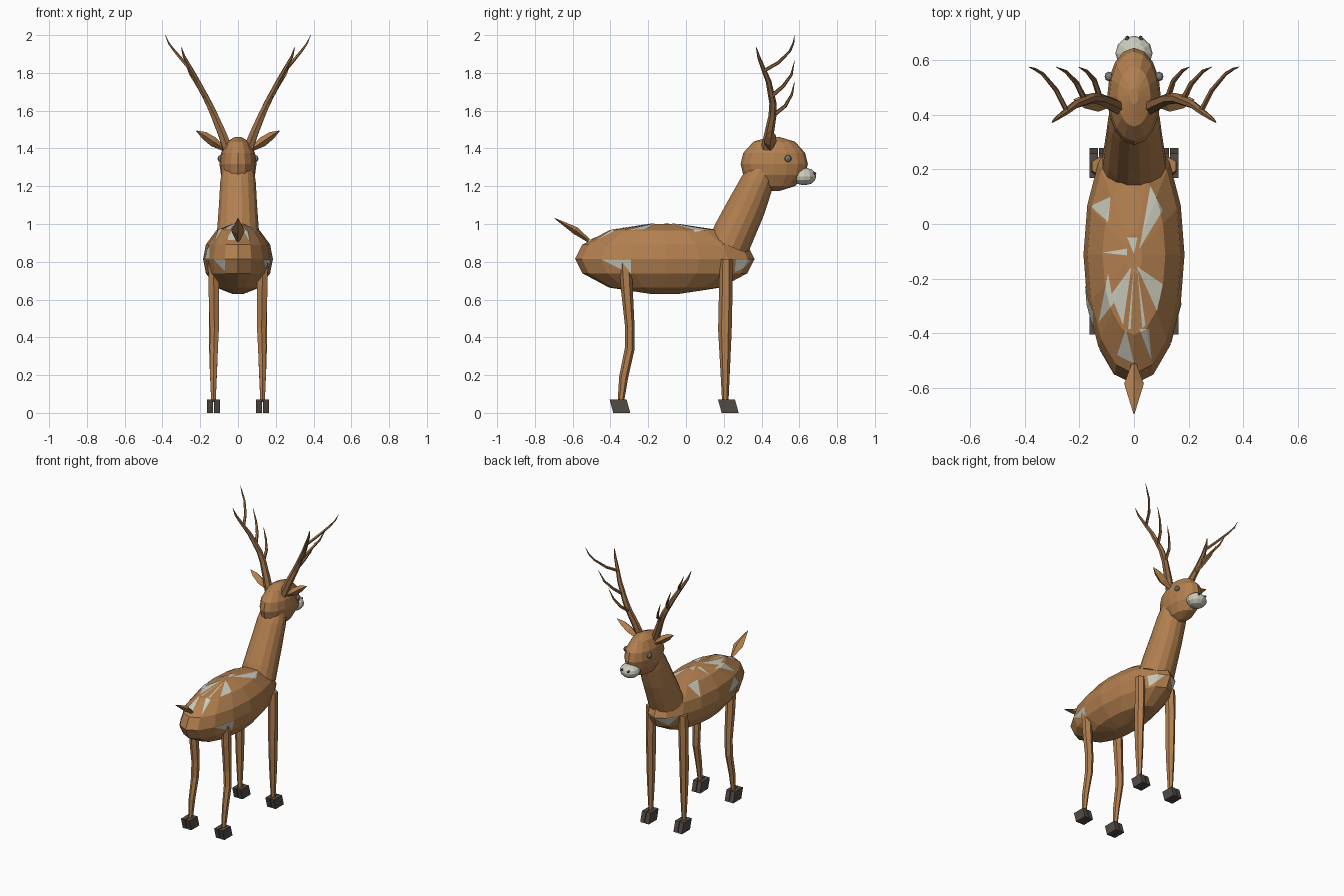
import bpy, bmesh, math
from mathutils import Vector, Matrix

if "Cube" in bpy.data.objects:
    bpy.data.objects.remove(bpy.data.objects["Cube"])


def material(name, rgb):
    m = bpy.data.materials.new(name)
    m.diffuse_color = (*rgb, 1)
    m.use_nodes = True
    m.node_tree.nodes["Principled BSDF"].inputs["Base Color"].default_value = m.diffuse_color
    return m


BROWN = material("fur brown", (0.45, 0.215, 0.078))
ANTLER = material("antler brown", (0.30, 0.15, 0.06))
WHITE = material("pale grey", (0.60, 0.60, 0.51))
GREY = material("eye grey", (0.22, 0.22, 0.20))
DARK = material("hoof dark", (0.085, 0.070, 0.060))


def finish(name, bm, mat, fix=True):
    if fix:
        bmesh.ops.recalc_face_normals(bm, faces=bm.faces[:])
    me = bpy.data.meshes.new(name)
    bm.to_mesh(me)
    bm.free()
    me.materials.append(mat)
    ob = bpy.data.objects.new(name, me)
    bpy.context.collection.objects.link(ob)
    return ob


def skin(bm, rings):
    """Join equal rings of points with quads and cap both ends."""
    vs = [[bm.verts.new(p) for p in r] for r in rings]
    n = len(vs[0])
    for a, b in zip(vs, vs[1:]):
        for i in range(n):
            j = (i + 1) % n
            bm.faces.new((a[i], a[j], b[j], b[i]))
    bm.faces.new(vs[0][::-1])
    bm.faces.new(vs[-1])


def ellipsoid(center, size, n=16):
    """Faceted ellipsoid made of level rings (height, radius)."""
    levels = [(-1, .16), (-.82, .62), (-.41, .92), (0, 1), (.41, .92), (.82, .62), (1, .16)]
    bm = bmesh.new()
    skin(bm, [[Vector((center[0] + size[0] * r * math.cos(2 * math.pi * i / n),
                       center[1] + size[1] * r * math.sin(2 * math.pi * i / n),
                       center[2] + size[2] * h)) for i in range(n)] for h, r in levels])
    bmesh.ops.recalc_face_normals(bm, faces=bm.faces[:])
    return bm


def tube(bm, path, n=6, ref=(1, 0, 0)):
    """Tapered tube; each path point is x, y, z, radius along ref, other radius."""
    pts = [Vector(p[:3]) for p in path]
    rings = []
    for k, p in enumerate(path):
        t = (pts[min(k + 1, len(pts) - 1)] - pts[max(k - 1, 0)]).normalized()
        u = Vector(ref)
        u = (u - t * u.dot(t)).normalized()
        v = t.cross(u)
        rings.append([pts[k] + u * p[3] * math.cos(a) + v * p[-1] * math.sin(a)
                      for a in (2 * math.pi * (i + .5 * (n > 4)) / n for i in range(n))])
    skin(bm, rings)


def flip(path, s):
    return [(p[0] * s, *p[1:]) for p in path]


# Body
BODY = ((0, -.112, .815), (.185, .475, .185))
finish("body", ellipsoid(*BODY), BROWN)


# Coat patches: thin triangles trimmed from a slightly raised body skin
def patch(name, tri, axes, facing):
    bm = ellipsoid(*BODY)
    bm.normal_update()
    moved = [(v, v.co + v.normal * .003) for v in bm.verts]
    for v, co in moved:
        v.co = co
    facing = Vector(facing)
    away = [f for f in bm.faces if f.normal.dot(facing) < .02]
    bmesh.ops.delete(bm, geom=away, context='FACES')
    mid = [sum(p[i] for p in tri) / 3 for i in (0, 1)]
    for a, b in zip(tri, tri[1:] + tri[:1]):
        nx, ny = b[1] - a[1], a[0] - b[0]
        if nx * (mid[0] - a[0]) + ny * (mid[1] - a[1]) > 0:
            nx, ny = -nx, -ny
        co, no = Vector(), Vector()
        co[axes[0]], co[axes[1]] = a
        no[axes[0]], no[axes[1]] = nx, ny
        bmesh.ops.bisect_plane(bm, geom=bm.verts[:] + bm.edges[:] + bm.faces[:],
                               plane_co=co, plane_no=no, clear_outer=True)
    finish(name, bm, WHITE, fix=False)


BACK = [
    [(-.16, .066), (-.085, .10), (-.095, .007)],
    [(.06, .14), (.105, .05), (.02, -.09)],
    [(-.025, -.05), (.012, -.05), (0, -.11)],
    [(-.115, -.105), (-.025, -.09), (-.025, -.115)],
    [(.01, -.155), (.105, -.22), (.085, -.32)],
    [(-.01, -.157), (-.085, -.26), (-.04, -.37)],
    [(-.13, -.36), (-.095, -.18), (-.075, -.29)],
    [(-.03, -.385), (0, -.51), (-.062, -.48)],
    [(.02, -.385), (.055, -.385), (.065, -.50)],
    [(0, -.157), (-.022, -.385), (-.012, -.385)],
    [(.012, -.16), (.03, -.38), (.042, -.37)],
]
for i, t in enumerate(BACK):
    patch(f"back_patch_{i + 1}", t, (0, 1), (0, 0, 1))
patch("right_flank_patch", [(-.45, .813), (-.29, .813), (-.292, .735)], (1, 2), (1, 0, 0))
patch("left_flank_patch", [(-.32, .89), (-.22, .815), (-.38, .815)], (1, 2), (-1, 0, 0))
patch("left_rump_patch", [(-.13, .813), (-.07, .813), (-.07, .75)], (0, 2), (0, -1, 0))
patch("right_chest_patch", [(.03, .813), (.11, .813), (.09, .745)], (0, 2), (0, 1, 0))
patch("left_chest_patch", [(-.12, .813), (0, .813), (-.07, .755)], (0, 2), (0, 1, 0))

# Neck
bm = bmesh.new()
tube(bm, [(0, .225, .885, .118, .112), (0, .255, .955, .113, .112), (0, .32, 1.09, .103, .104),
          (0, .375, 1.215, .096, .09), (0, .41, 1.29, .085, .075)], n=16)
finish("neck", bm, BROWN)

# Head, muzzle and tail
finish("head", ellipsoid((0, .467, 1.318), (.098, .178, .143)), BROWN)
finish("muzzle", ellipsoid((0, .625, 1.252), (.068, .064, .046), 12), WHITE)
bm = bmesh.new()
tube(bm, [(0, -.515, .912, .01, .01), (0, -.585, .965, .036, .02), (0, -.695, 1.03, .002, .002)], n=4)
finish("tail", bm, BROWN)

for s, side in ((1, "right"), (-1, "left")):
    # Eyes and nostrils
    finish(f"{side}_eye", ellipsoid((.092 * s, .54, 1.346), (.016, .018, .018), 8), GREY)
    finish(f"{side}_nostril", ellipsoid((.025 * s, .678, 1.268), (.008, .012, .008), 8), DARK)

    # Ears
    bm = bmesh.new()
    tube(bm, flip([(.07, .445, 1.395, .012, .012), (.13, .445, 1.435, .034, .026),
                   (.18, .45, 1.47, .026, .02), (.22, .455, 1.493, .002, .002)], s), n=4, ref=(0, 1, 0))
    finish(f"{side}_ear", bm, BROWN)

    # Antler: one beam and three forward tines
    bm = bmesh.new()
    tube(bm, flip([(.055, .425, 1.40, .028), (.085, .44, 1.48, .025), (.125, .458, 1.575, .021),
                   (.155, .46, 1.64, .019), (.215, .437, 1.755, .015), (.25, .41, 1.82, .012),
                   (.285, .385, 1.885, .008), (.30, .372, 1.935, .002)], s))
    for tine in (
        [(.245, .412, 1.81, .010), (.285, .49, 1.855, .009), (.335, .55, 1.915, .007),
         (.365, .568, 1.955, .005), (.385, .575, 2.0, .001)],
        [(.175, .445, 1.67, .012), (.21, .515, 1.73, .010), (.25, .558, 1.79, .007),
         (.285, .575, 1.865, .001)],
        [(.122, .455, 1.57, .012), (.145, .525, 1.625, .010), (.175, .56, 1.685, .007),
         (.203, .575, 1.755, .001)],
    ):
        tube(bm, flip(tine, s), n=5)
    finish(f"{side}_antler", bm, ANTLER)

    # Legs
    legs = {
        "front": [(.125, .212, .815, .033, .034), (.128, .21, .62, .031, .036), (.13, .206, .44, .028, .036),
                  (.13, .207, .28, .025, .028), (.13, .208, .06, .014, .017)],
        "hind": [(.13, -.322, .815, .033, .034), (.128, -.312, .64, .032, .031), (.125, -.297, .45, .028, .025),
                 (.128, -.298, .34, .025, .026), (.13, -.33, .19, .02, .024), (.13, -.345, .06, .014, .017)],
    }
    for part, path in legs.items():
        bm = bmesh.new()
        tube(bm, flip(path, s))
        finish(f"{side}_{part}_leg", bm, BROWN)

        # Cloven hoof: two slanted toes
        bm = bmesh.new()
        y = .232 if part == "front" else -.342
        for d in (-1, 1):
            m = Matrix.Translation((s * .13 + d * .018, y - .008, .036)) @ Matrix.Diagonal((.031, .09, .072, 1))
            toe = bmesh.ops.create_cube(bm, size=1, matrix=m)["verts"]
            for v in toe:
                v.co.y += .01 if v.co.z < .03 else -.01
        finish(f"{side}_{part}_hoof", bm, DARK)
